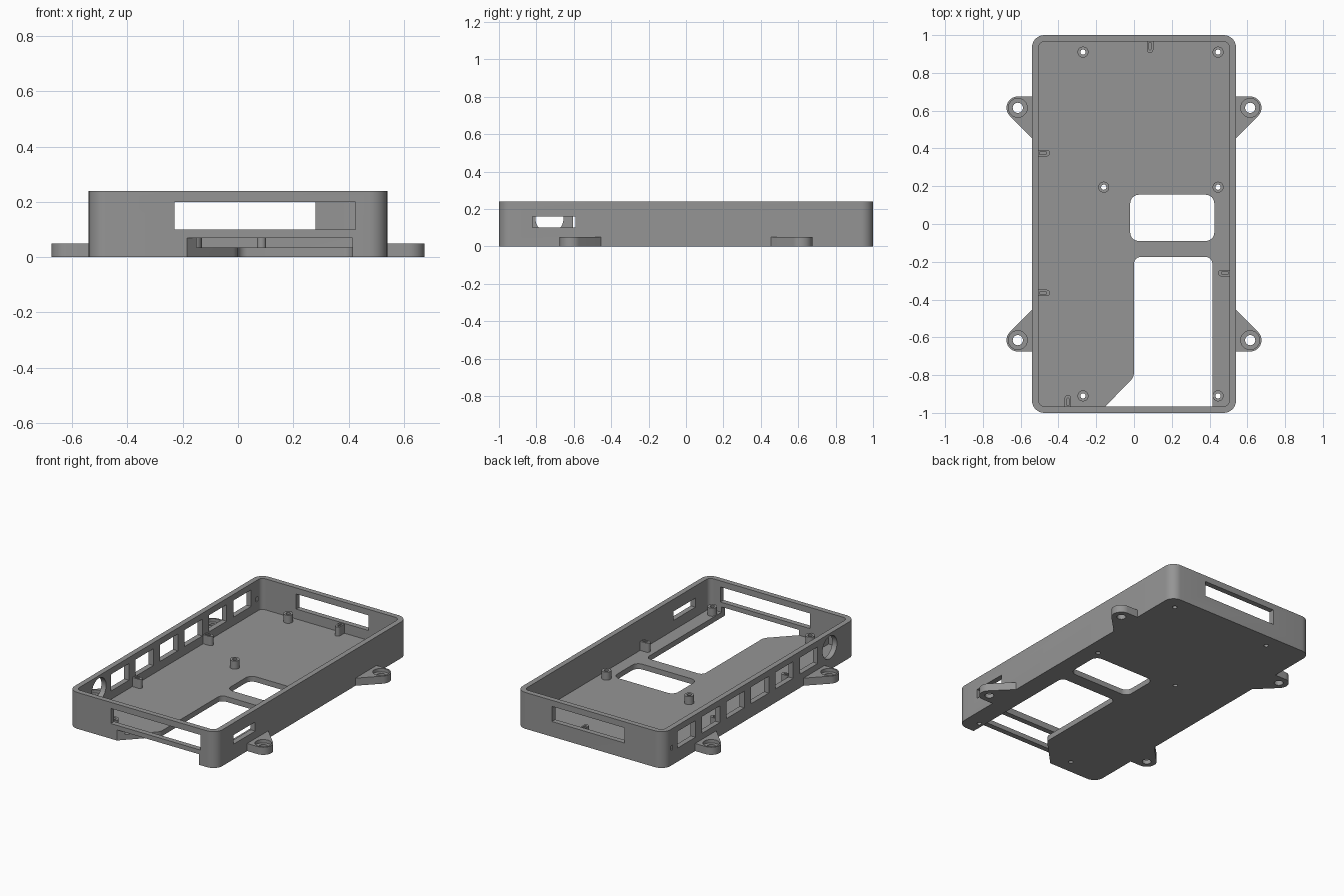
import bpy, bmesh, math
from mathutils import Vector, Matrix

if "Cube" in bpy.data.objects:
    bpy.data.objects.remove(bpy.data.objects["Cube"])

grey = bpy.data.materials.new("plain_grey")
grey.diffuse_color = (0.30, 0.30, 0.30, 1)
grey.use_nodes = True
grey.node_tree.nodes["Principled BSDF"].inputs["Base Color"].default_value = grey.diffuse_color


def rounded(corners, n=8):
    """Outline from (x, y, radius) corners, with each corner turned into an arc."""
    out = []
    for i, (x, y, r) in enumerate(corners):
        p = Vector((x, y))
        if r == 0:
            out.append(p)
            continue
        a = (Vector(corners[i - 1][:2]) - p).normalized()
        b = (Vector(corners[(i + 1) % len(corners)][:2]) - p).normalized()
        half = a.angle(b) / 2
        c = p + (a + b).normalized() * (r / math.sin(half))
        s = p + a * (r / math.tan(half)) - c
        e = p + b * (r / math.tan(half)) - c
        turn = math.atan2(s.x * e.y - s.y * e.x, s.dot(e))
        out += [c + Matrix.Rotation(turn * k / n, 2) @ s for k in range(n + 1)]
    return out


def rect(x0, x1, y0, y1, r=0.0):
    return rounded([(x0, y0, r), (x1, y0, r), (x1, y1, r), (x0, y1, r)])


def circle(x, y, r, n=32):
    return [Vector((x + r * math.cos(math.tau * k / n), y + r * math.sin(math.tau * k / n)))
            for k in range(n)]


def prism(name, outline, z0, z1):
    bm = bmesh.new()
    f = bm.faces.new([bm.verts.new((p.x, p.y, z0)) for p in outline])
    top = bmesh.ops.extrude_face_region(bm, geom=[f])["geom"]
    bmesh.ops.translate(bm, vec=(0, 0, z1 - z0),
                        verts=[v for v in top if isinstance(v, bmesh.types.BMVert)])
    bmesh.ops.recalc_face_normals(bm, faces=bm.faces)
    me = bpy.data.meshes.new(name)
    bm.to_mesh(me)
    bm.free()
    me.materials.append(grey)
    ob = bpy.data.objects.new(name, me)
    bpy.context.collection.objects.link(ob)
    return ob


def cut(ob, *cutters):
    bpy.context.view_layer.objects.active = ob
    for c in cutters:
        m = ob.modifiers.new("cut", 'BOOLEAN')
        m.operation, m.solver, m.object = 'DIFFERENCE', 'EXACT', c
        bpy.ops.object.modifier_apply(modifier=m.name)
        bpy.data.objects.remove(c)


def box(x0, x1, y0, y1, z0, z1):
    return prism("cutter", rect(x0, x1, y0, y1), z0, z1)


FLOOR, TOP = 0.035, 0.24
posts = [(-0.27, 0.91), (0.445, 0.91), (-0.16, 0.195),
         (0.445, 0.195), (-0.27, -0.91), (0.445, -0.91)]

# Tray with floor and rim
tray = prism("tray", rect(-0.54, 0.54, -1, 1, 0.065), 0, TOP)
cut(tray, prism("cutter", rect(-0.505, 0.505, -0.965, 0.965, 0.03), FLOOR, 0.4))

# Floor openings; the long one runs out under the front wall
cut(tray,
    prism("cutter", rect(-0.02, 0.425, -0.09, 0.155, 0.045), -0.1, 0.1),
    prism("cutter", rounded([(0.415, -1.1, 0), (0.415, -0.175, 0.035), (0, -0.175, 0.035),
                             (0, -0.81, 0.06), (-0.185, -1, 0), (-0.185, -1.1, 0)]), -0.1, 0.07))

# End wall and right wall windows
cut(tray, box(-0.23, 0.425, -1.1, -0.93, 0.10, 0.20),
    box(-0.25, 0.28, 0.93, 1.1, 0.10, 0.20),
    box(0.48, 0.6, -0.82, -0.592, 0.10, 0.16))

# Left wall: row of six ports, a round port and a small slot
for k in range(6):
    y = -0.51 + 0.255 * k
    cut(tray, box(-0.6, -0.48, y - 0.093, y + 0.093, 0.09, 0.20))
cut(tray, box(-0.6, -0.48, 0.91, 0.93, 0.10, 0.13))
port = prism("cutter", circle(0, 0, 0.075), -0.06, 0.06)
port.matrix_world = Matrix.Translation((-0.54, -0.73, 0.148)) @ Matrix.Rotation(math.pi / 2, 4, 'Y')
bpy.context.view_layer.update()
cut(tray, port)

# Screw holes through the floor
for x, y in posts:
    cut(tray, prism("cutter", circle(x, y, 0.014, 20), -0.1, 0.1))

# Screw posts
for x, y in posts:
    post = prism("screw_post", circle(x, y, 0.029), FLOOR - 0.005, 0.088)
    cut(post, prism("cutter", circle(x, y, 0.014, 20), -0.1, 0.2))

# Slotted board clips along the walls: wall point and inward direction
for x, y, dx, dy in [(0.085, 0.967, 0, -1), (-0.35, -0.967, 0, 1), (-0.507, 0.375, 1, 0),
                     (-0.507, -0.365, 1, 0), (0.507, -0.26, -1, 0)]:
    d, s = Vector((dx, dy)), Vector((-dy, dx))

    def strip(w, a, b):
        loc = rounded([(a, -w, 0), (b, -w, w * 0.98), (b, w, w * 0.98), (a, w, 0)], 6)
        return [Vector((x, y)) + d * p.x + s * p.y for p in loc]
    clip = prism("board_clip", strip(0.017, 0, 0.062), FLOOR - 0.005, 0.095)
    cut(clip, prism("cutter", strip(0.006, 0.006, 0.045), 0.07, 0.2))

# Mounting ears with counterbored holes
for sx in (-1, 1):
    for sy in (-1, 1):
        cx, cy = 0.615, 0.615
        arc = [Vector((cx + 0.06 * math.cos(math.radians(t)), cy + 0.06 * math.sin(math.radians(t))))
               for t in range(90, -46, -9)]
        pts = [Vector((0.52, 0.435)), Vector((0.52, 0.675))] + arc
        ear = prism("mounting_ear", [Vector((p.x * sx, p.y * sy)) for p in pts], 0, 0.05)
        cut(ear, prism("cutter", circle(cx * sx, cy * sy, 0.05), 0.028, 0.2),
            prism("cutter", circle(cx * sx, cy * sy, 0.027), -0.1, 0.1))

# Smooth the curved walls only
for ob in list(bpy.context.scene.objects):
    bpy.ops.object.select_all(action='DESELECT')
    ob.select_set(True)
    bpy.context.view_layer.objects.active = ob
    bpy.ops.object.shade_smooth_by_angle(angle=math.radians(30))
